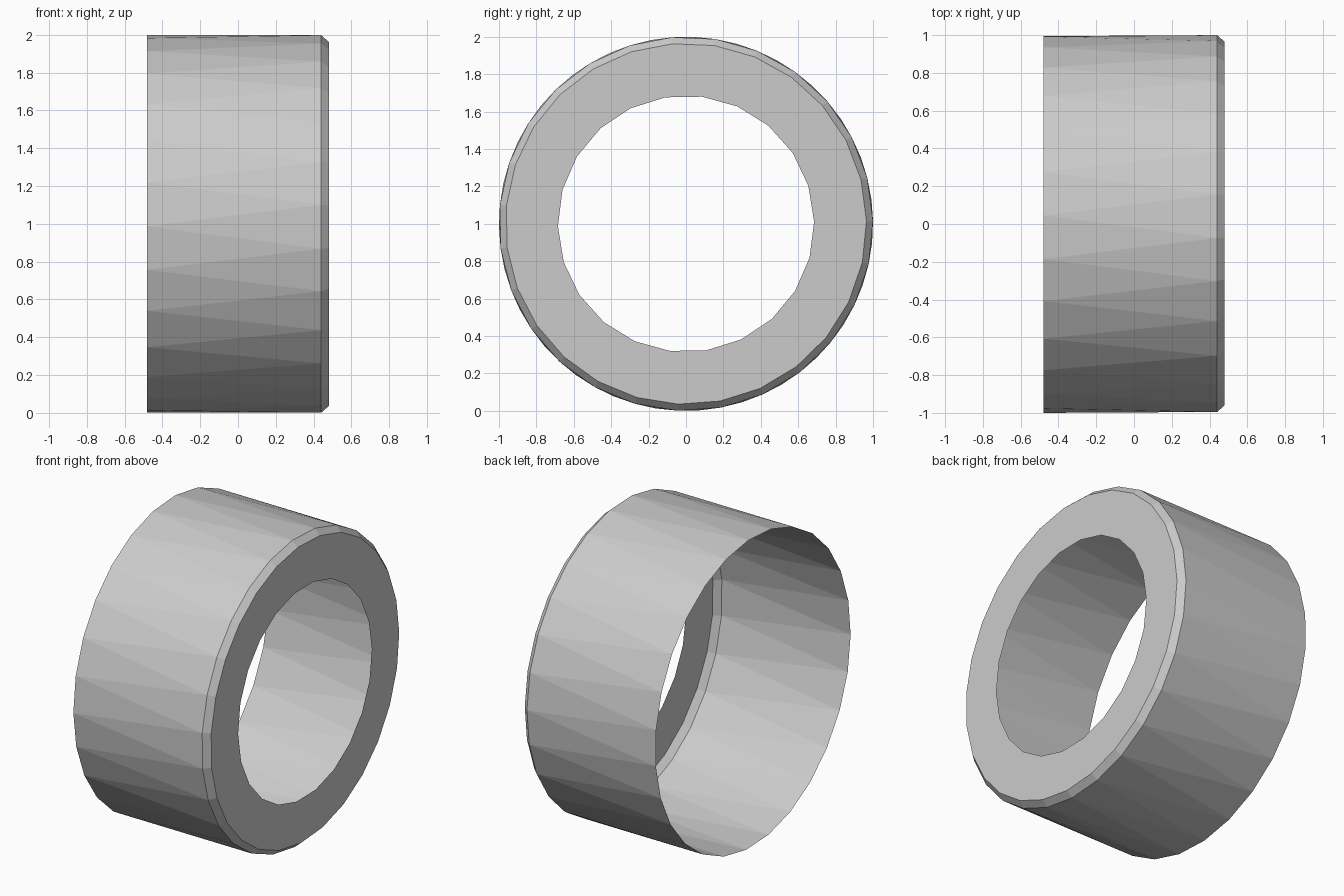
import bpy, bmesh, math

if "Cube" in bpy.data.objects:
    bpy.data.objects.remove(bpy.data.objects["Cube"])

bm = bmesh.new()


def ring(x, radius, sides, offset):
    """Ring of points around the x-direction axis at height 1."""
    angles = [math.radians(offset) + 2 * math.pi * k / sides for k in range(sides)]
    return [bm.verts.new((x, radius * math.cos(a), 1 + radius * math.sin(a))) for a in angles]


SIDES = 27
rear = ring(-0.48, 1.0, SIDES, 7.4)
shoulder = ring(0.44, 1.0, SIDES, 0.9)
lip = ring(0.48, 0.965, SIDES, 0.9)
hole = ring(0.48, 0.685, 22, 1.0)

for k in range(SIDES):
    n = (k + 1) % SIDES
    # Twisted outer wall in zigzag triangles, open at the rear
    bm.faces.new((rear[k], rear[n], shoulder[n]))
    bm.faces.new((rear[k], shoulder[n], shoulder[k]))
    # Chamfer
    bm.faces.new((shoulder[k], shoulder[n], lip[n], lip[k]))

# Flat end face with a round opening
edges = []
for loop in (lip, hole):
    for a, b in zip(loop, loop[1:] + loop[:1]):
        edges.append(bm.edges.get((a, b)) or bm.edges.new((a, b)))
bmesh.ops.triangle_fill(bm, edges=edges, use_beauty=True, normal=(1, 0, 0))
bm.normal_update()
for f in bm.faces:
    if all(v.co.x > 0.47 for v in f.verts) and f.normal.x < 0:
        f.normal_flip()

mesh = bpy.data.meshes.new("ring_shell")
bm.to_mesh(mesh)
bm.free()
bpy.context.collection.objects.link(bpy.data.objects.new("ring_shell", mesh))
